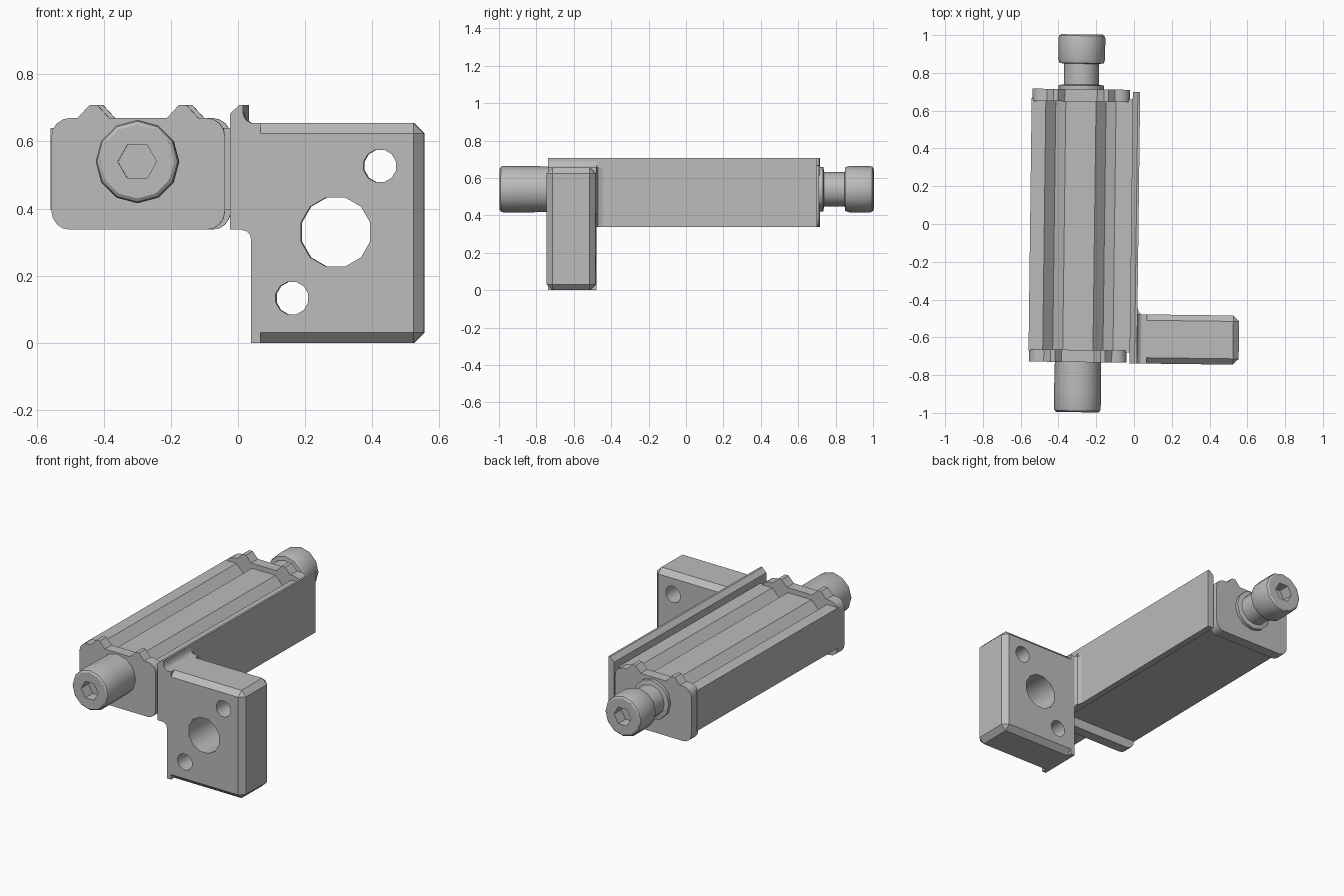
import bpy, bmesh, math
from mathutils import Matrix

if "Cube" in bpy.data.objects:
    bpy.data.objects.remove(bpy.data.objects["Cube"])

grey = bpy.data.materials.new("plain_grey")
grey.use_nodes = True
GREY = (0.5, 0.5, 0.5, 1)
grey.diffuse_color = GREY
grey.node_tree.nodes["Principled BSDF"].inputs["Base Color"].default_value = GREY
parts = []


def finish(name, bm):
    bmesh.ops.recalc_face_normals(bm, faces=bm.faces)
    me = bpy.data.meshes.new(name)
    bm.to_mesh(me)
    bm.free()
    me.materials.append(grey)
    ob = bpy.data.objects.new(name, me)
    bpy.context.collection.objects.link(ob)
    parts.append(ob)
    return ob


def prism(name, outline, y0, y1):
    """Extrude an x-z outline along y."""
    bm = bmesh.new()
    face = bm.faces.new([bm.verts.new((x, y0, z)) for x, z in outline])
    new = bmesh.ops.extrude_face_region(bm, geom=[face])["geom"]
    verts = [g for g in new if isinstance(g, bmesh.types.BMVert)]
    bmesh.ops.translate(bm, verts=verts, vec=(0, y1 - y0, 0))
    return finish(name, bm)


def ring(x, z, r, n, turn=0.0):
    return [(x + r * math.cos(turn + math.tau * i / n),
             z + r * math.sin(turn + math.tau * i / n)) for i in range(n)]


def lathe(name, x, z, profile, n=12):
    """Loft rings of (y, radius) along y and cap both ends."""
    bm = bmesh.new()
    rings = [[bm.verts.new((px, y, pz)) for px, pz in ring(x, z, r, n)] for y, r in profile]
    for a, b in zip(rings, rings[1:]):
        for i in range(n):
            j = (i + 1) % n
            bm.faces.new((a[i], a[j], b[j], b[i]))
    bm.faces.new(rings[0])
    bm.faces.new(rings[-1])
    return finish(name, bm)


def cut(ob, outline, y0, y1):
    """Cut a straight hole along y."""
    tool = prism("cutter", outline, y0, y1)
    parts.remove(tool)
    tool.hide_render = True
    mod = ob.modifiers.new("hole", "BOOLEAN")
    mod.operation, mod.solver, mod.object = "DIFFERENCE", "EXACT", tool
    bpy.context.view_layer.objects.active = ob
    bpy.ops.object.modifier_apply(modifier=mod.name)
    bpy.data.objects.remove(tool)


# Main body: box section with two V grooves on top
LEFT, RIGHT, CX, CZ = -0.547, -0.03, -0.288, 0.54
GROOVES = (-0.422, -0.156)
outline = [(-0.55, 0.395), (-0.012, 0.395), (-0.012, 0.64)]
for g in reversed(GROOVES):
    outline += [(g + 0.053, 0.64), (g, 0.587), (g - 0.053, 0.64)]
outline.append((-0.55, 0.64))
prism("body_extrusion", outline, -0.68, 0.66)

# End caps: rounded plates with two raised bumps
R, LOW, HIGH = 0.055, 0.337, 0.67
cap = []
for cx, cz, start in ((LEFT + R, LOW + R, 180), (RIGHT - R, LOW + R, 270), (RIGHT - R, HIGH - R, 0)):
    cap += [(cx + R * math.cos(math.radians(start + a)), cz + R * math.sin(math.radians(start + a)))
            for a in (0, 22.5, 45, 67.5, 90)]
for g in reversed(GROOVES):
    cap += [(g + 0.047, HIGH), (g + 0.012, 0.708), (g - 0.012, 0.708), (g - 0.047, HIGH)]
cap += [(LEFT + R + R * math.cos(math.radians(a)), HIGH - R + R * math.sin(math.radians(a)))
        for a in (90, 112.5, 135, 157.5, 180)]
prism("front_cap", cap, -0.735, -0.67)
prism("rear_cap", cap, 0.645, 0.71)

# Adjuster screws with hexagonal sockets
front = lathe("front_screw", CX, CZ, [(-1, 0.11), (-0.993, 0.12), (-0.98, 0.124),
                                      (-0.87, 0.124), (-0.73, 0.122)])
rear = lathe("rear_screw", CX, CZ, [(0.70, 0.12), (0.73, 0.12), (0.735, 0.093), (0.845, 0.093),
                                    (0.848, 0.117), (0.87, 0.124), (0.98, 0.124),
                                    (0.993, 0.12), (1, 0.11)])
socket = ring(CX, CZ, 0.058, 6)
cut(front, socket, -1.05, -0.93)
cut(rear, socket, 0.93, 1.05)

# Sliding side plate with a bevelled top edge
prism("side_plate", [(-0.015, 0.337), (0.024, 0.337), (0.024, 0.708), (0.012, 0.708), (-0.015, 0.682)],
      -0.738, 0.70)

# Mounting block: plain root, bevelled outer part, three through holes
Y0, Y1, X0, X1, XR, TOP = -0.738, -0.478, 0.048, 0.563, 0.076, 0.655
bm = bmesh.new()
bmesh.ops.create_cube(bm, size=1, matrix=Matrix.Translation(((XR + X1) / 2, (Y0 + Y1) / 2, TOP / 2))
                      @ Matrix.Diagonal((X1 - XR, Y1 - Y0, TOP, 1)))
edges = [e for e in bm.edges if max(v.co.x for v in e.verts) > XR + 0.1]
bmesh.ops.bevel(bm, geom=edges, offset=0.031, segments=1, affect="EDGES")
block = finish("mounting_block", bm)
for x, z, r in ((0.30, 0.33, 0.107), (0.432, 0.527, 0.05), (0.17, 0.133, 0.05)):
    cut(block, ring(x, z, r, 12, math.radians(15)), Y0 - 0.1, Y1 + 0.1)
prism("block_root", [(X0, 0), (XR, 0), (XR, TOP), (X0, TOP)], Y0, Y1)

# Filleted neck joining the block to the side plate
prism("block_neck", [(0.018, 0.337), (0.034, 0.333), (0.045, 0.322), (X0, 0.306), (X0 + 0.01, 0.306),
                     (X0 + 0.01, TOP), (X0, TOP), (0.034, 0.663), (0.026, 0.676), (0.022, 0.70)], Y0, Y1)
bm = bmesh.new()
fillet = [(0.02, Y1 - 0.01), (X0, Y1 - 0.01), (X0, Y1), (0.034, Y1 + 0.008), (0.024, Y1 + 0.035)]
face = bm.faces.new([bm.verts.new((x, y, 0.337)) for x, y in fillet])
new = bmesh.ops.extrude_face_region(bm, geom=[face])["geom"]
bmesh.ops.translate(bm, verts=[g for g in new if isinstance(g, bmesh.types.BMVert)], vec=(0, 0, TOP - 0.337))
finish("rear_fillet", bm)

# Slight turn of the whole assembly, then smooth shading with sharp edges kept
for ob in parts:
    ob.data.transform(Matrix.Rotation(-0.0125, 4, "Z"))
bpy.ops.object.select_all(action="DESELECT")
for ob in parts:
    ob.select_set(True)
bpy.context.view_layer.objects.active = parts[0]
bpy.ops.object.shade_smooth_by_angle(angle=math.radians(31))
